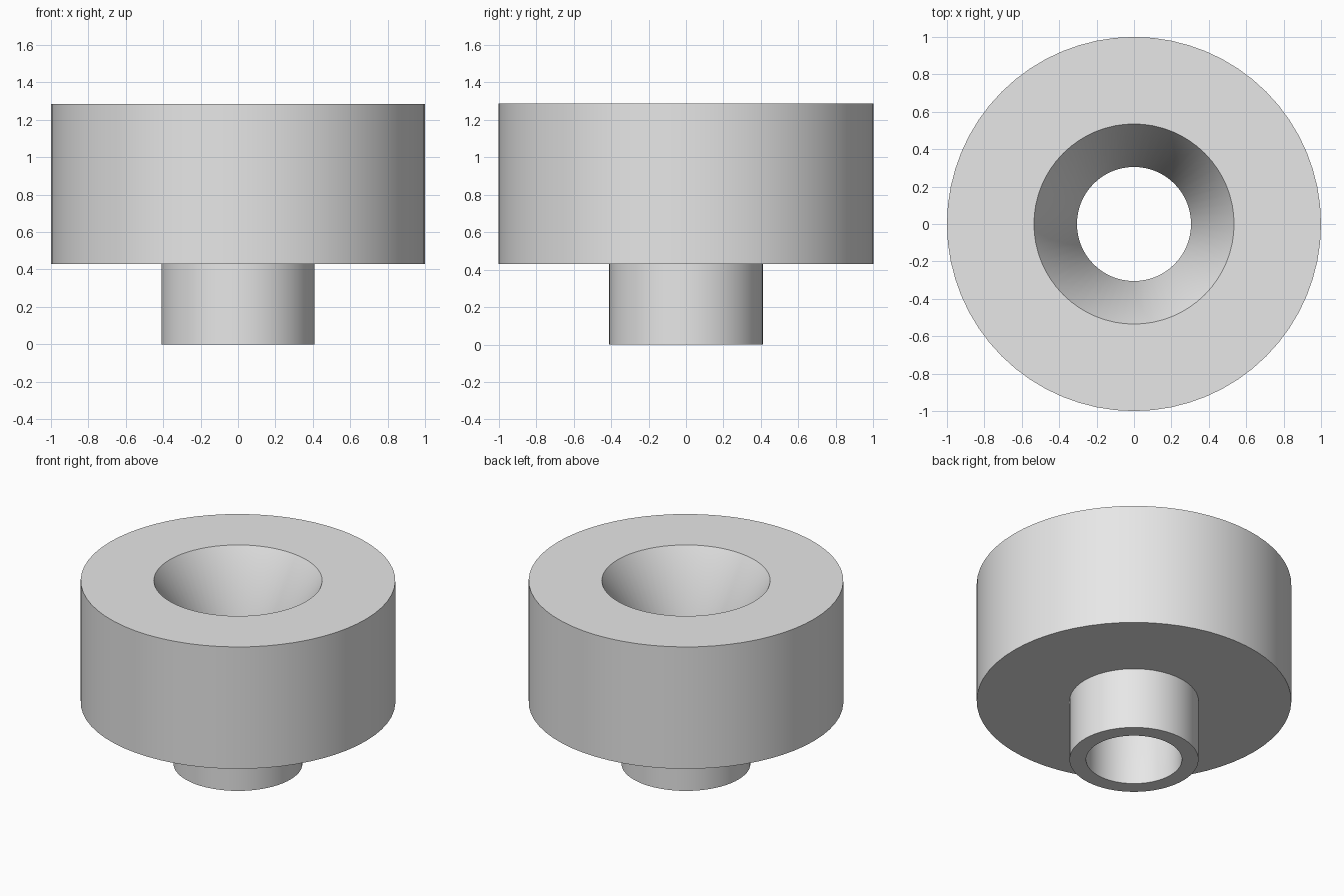
import bpy
import bmesh
import math

SEGMENTS = 64

cube = bpy.data.objects.get("Cube")
if cube:
    bpy.data.objects.remove(cube, do_unlink=True)

# Single plain grey
grey = bpy.data.materials.new("plain_grey")
grey.use_nodes = True
colour = (0.8, 0.8, 0.8, 1.0)
grey.diffuse_color = colour
grey.node_tree.nodes["Principled BSDF"].inputs["Base Color"].default_value = colour


def lathe(name, profile, material):
    """Turn a closed (radius, height) profile around the z axis."""
    bm = bmesh.new()
    rings = []
    for radius, z in profile:
        ring = []
        for i in range(SEGMENTS):
            a = math.tau * i / SEGMENTS
            ring.append(bm.verts.new((radius * math.cos(a), radius * math.sin(a), z)))
        rings.append(ring)
    for k, low in enumerate(rings):
        high = rings[(k + 1) % len(rings)]
        for i in range(SEGMENTS):
            j = (i + 1) % SEGMENTS
            bm.faces.new((low[i], low[j], high[j], high[i]))
    bmesh.ops.recalc_face_normals(bm, faces=bm.faces)
    mesh = bpy.data.meshes.new(name)
    bm.to_mesh(mesh)
    bm.free()
    mesh.materials.append(material)
    obj = bpy.data.objects.new(name, mesh)
    bpy.context.collection.objects.link(obj)
    bpy.ops.object.select_all(action="DESELECT")
    obj.select_set(True)
    bpy.context.view_layer.objects.active = obj
    bpy.ops.object.shade_smooth_by_angle(angle=math.radians(30))
    return obj


# Wide collar with a narrow neck, a straight bore and a countersunk mouth
lathe("flanged_bushing", [
    (0.305, 0.0),    # bore, bottom
    (0.41, 0.0),     # neck, bottom
    (0.41, 0.43),    # neck meets collar
    (1.0, 0.43),     # collar, lower rim
    (1.0, 1.285),    # collar, upper rim
    (0.535, 1.285),  # countersink mouth
    (0.305, 0.86),   # countersink meets bore
], grey)
